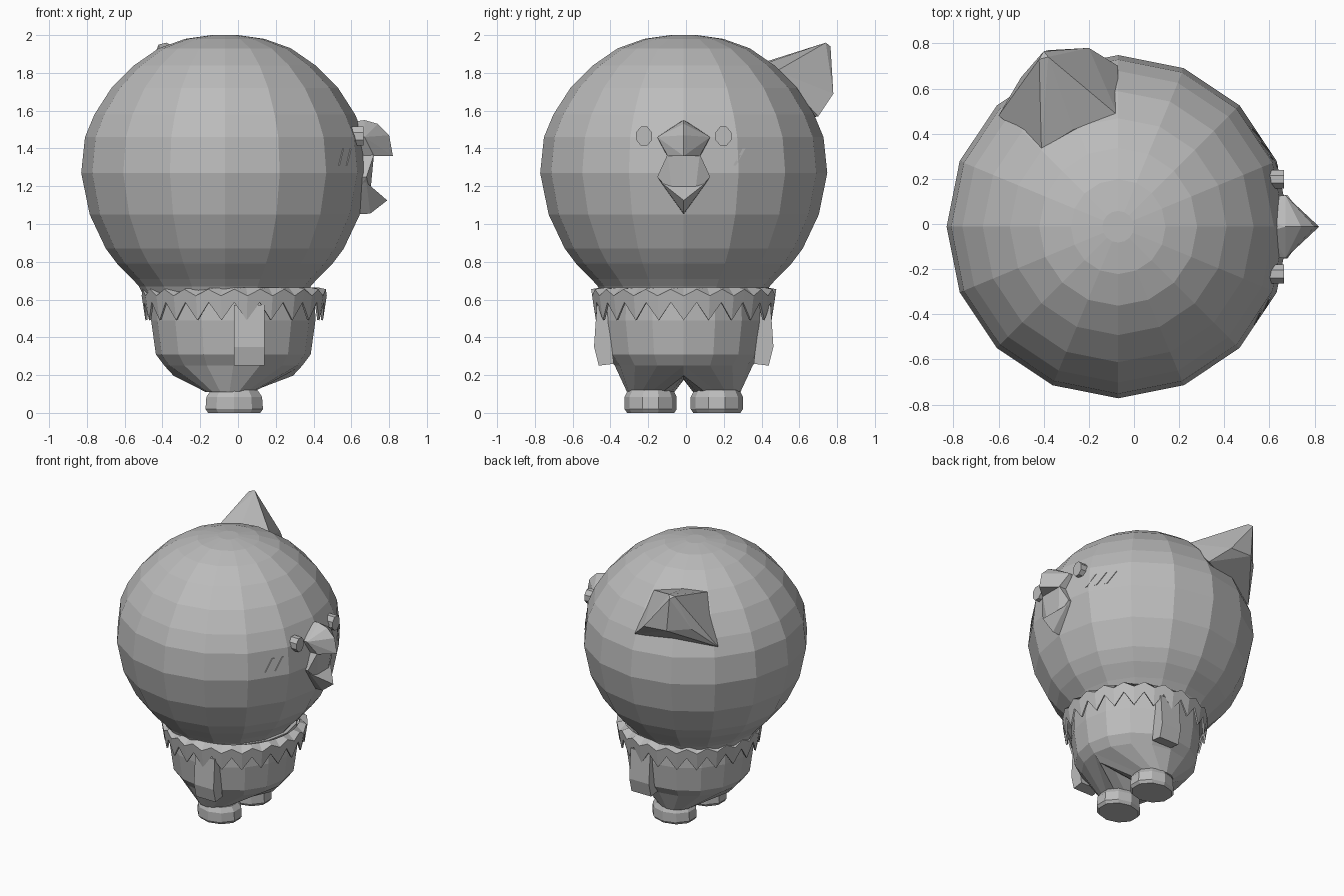
import bpy, bmesh
from math import sin, cos, pi
from mathutils import Vector
from mathutils.bvhtree import BVHTree

cube = bpy.data.objects.get("Cube")
if cube:
    bpy.data.objects.remove(cube)

grey = bpy.data.materials.new("plain grey")
grey.use_nodes = True
GREY = (0.5, 0.5, 0.5, 1)
grey.diffuse_color = GREY
grey.node_tree.nodes["Principled BSDF"].inputs["Base Color"].default_value = GREY

MID = -0.012  # plane of symmetry in y; the character looks along +x


def finish(name, bm):
    bmesh.ops.recalc_face_normals(bm, faces=bm.faces)
    mesh = bpy.data.meshes.new(name)
    bm.to_mesh(mesh)
    bm.free()
    mesh.materials.append(grey)
    obj = bpy.data.objects.new(name, mesh)
    bpy.context.collection.objects.link(obj)
    return obj


def loft(name, rings, cap_top=True, cap_bottom=True):
    """Skin a list of equally long closed rings of points."""
    bm = bmesh.new()
    loops = [[bm.verts.new(p) for p in ring] for ring in rings]
    n = len(loops[0])
    for a, b in zip(loops, loops[1:]):
        for i in range(n):
            j = (i + 1) % n
            bm.faces.new((a[i], a[j], b[j], b[i]))
    if cap_bottom:
        bm.faces.new(loops[0])
    if cap_top:
        bm.faces.new(loops[-1])
    return finish(name, bm)


def ring(cx, cy, z, rx, ry=None, n=16, turn=0.0):
    ry = rx if ry is None else ry
    return [(cx + rx * cos(2 * pi * (i + turn) / n),
             cy + ry * sin(2 * pi * (i + turn) / n), z) for i in range(n)]


def hull(name, points):
    bm = bmesh.new()
    for p in points:
        bm.verts.new(p)
    out = bmesh.ops.convex_hull(bm, input=bm.verts)
    loose = [v for v in bm.verts if not v.link_faces]
    bmesh.ops.delete(bm, geom=loose, context='VERTS')
    bmesh.ops.dissolve_limit(bm, angle_limit=0.02, verts=bm.verts, edges=bm.edges)
    return finish(name, bm)


def both(points):
    """Points given with an offset from the symmetry plane, on both sides."""
    return [(x, MID + s * y, z) for x, y, z in points for s in (-1, 1)]


# Big round head
head_profile = [(0.43, 0.62), (0.455, 0.67), (0.49, 0.71), (0.57, 0.79), (0.63, 0.87),
                (0.715, 1.05), (0.76, 1.27), (0.74, 1.46), (0.69, 1.58), (0.60, 1.72),
                (0.48, 1.84), (0.35, 1.93), (0.21, 1.98), (0.07, 2.0)]
head = loft("head", [ring(-0.07, MID, z, r) for r, z in head_profile])

# Torso
loft("torso", [ring(-0.025, MID, z, r) for r, z in
               [(0.365, 0.25), (0.41, 0.31), (0.435, 0.49), (0.43, 0.66)]],
     cap_bottom=False)

# Legs: each half of the torso's lower rim narrows down to an ankle
for side, label in ((1, "left"), (-1, "right")):
    top, ankle = [], []
    for i in range(14):
        if i <= 8:
            a = pi * i / 8
            top.append((-0.025 + 0.365 * cos(a), MID + side * 0.365 * sin(a), 0.25))
        else:
            t = (i - 8) / 6
            top.append((-0.025 - 0.365 * cos(pi * t), MID, 0.25 - 0.075 * sin(pi * t) ** 0.5))
        b = pi * i / 8 if i <= 8 else pi + pi * (i - 8) / 6
        ankle.append((-0.045 + 0.125 * cos(b), MID + side * (0.175 + 0.125 * sin(b)), 0.11))
    loft(label + "_leg", [ankle, top], cap_top=False)

    # Rounded foot
    cy = MID + side * 0.175
    loft(label + "_foot", [ring(-0.02, cy, z, rx, ry, 10, 0.5) for rx, ry, z in
                           [(0.145, 0.125, 0.0), (0.16, 0.138, 0.02),
                            (0.155, 0.138, 0.085), (0.13, 0.12, 0.12)]])

    # Flat hanging arm
    arm = [(x, MID + side * y, z) for x in (-0.02, 0.14) for y, z in
           [(0.41, 0.57), (0.46, 0.57), (0.475, 0.35), (0.45, 0.25), (0.37, 0.26)]]
    hull(label + "_arm", arm)

# Zigzag collar with sloping top
TEETH = 22
top_ring, brim, hem = [], [], []
for i in range(TEETH * 2):
    a = pi * i / TEETH
    tip = i % 2 == 0

    def at(r, z):
        return (-0.02 + r * cos(a), MID + r * sin(a), z)
    top_ring.append(at(0.44, 0.665))
    brim.append(at(0.49, 0.62 if tip else 0.655))
    hem.append(at(0.47 if tip else 0.48, 0.49 if tip else 0.585))
collar = loft("collar", [hem, brim, top_ring], False, False)
solid = collar.modifiers.new("thickness", 'SOLIDIFY')
solid.thickness = 0.012

# Open beak
hull("upper_beak", both([(0.60, 0.02, 1.54), (0.60, 0.13, 1.46), (0.67, 0.14, 1.46),
                         (0.60, 0.09, 1.36), (0.72, 0.085, 1.36)]) +
     [(0.67, MID, 1.55), (0.74, MID, 1.53), (0.80, MID, 1.47), (0.82, MID, 1.36)])
hull("mouth", both([(0.60, 0.085, 1.37), (0.72, 0.085, 1.37), (0.60, 0.14, 1.25),
                    (0.68, 0.14, 1.25), (0.60, 0.06, 1.13), (0.70, 0.06, 1.16)]) +
     [(0.71, MID, 1.26)])
hull("lower_beak", both([(0.60, 0.12, 1.22), (0.68, 0.12, 1.22), (0.70, 0.065, 1.165)]) +
     [(0.60, MID, 1.05), (0.70, MID, 1.055), (0.79, MID, 1.125), (0.72, MID, 1.18)])

# Eyes
for side, label in ((1, "left"), (-1, "right")):
    outline = [(MID + side * 0.21 + 0.045 * cos(a), 1.465 + 0.054 * sin(a))
               for a in [pi * (i + 0.5) / 4 for i in range(8)]]
    loft(label + "_eye", [[(x, y, z) for y, z in outline] for x in (0.58, 0.665)])

# Slanted cheek marks laid on the head surface
tree = BVHTree.FromPolygons([v.co for v in head.data.vertices],
                            [p.vertices for p in head.data.polygons])
for k, y0 in enumerate((0.25, 0.31, 0.37, -0.445, -0.385)):
    layers = []
    for lift in (-0.003, 0.005):
        layer = []
        for dy, z in ((0, 1.31), (0.015, 1.31), (0.065, 1.4), (0.05, 1.4)):
            hit = tree.ray_cast(Vector((2, y0 + dy, z)), Vector((-1, 0, 0)))[0]
            layer.append((hit.x + lift, y0 + dy, z))
        layers.append(layer)
    loft("cheek_mark_%d" % (k + 1), layers)

# Pointed tuft at one side of the crown
hull("tuft", [(-0.60, 0.48, 1.53), (-0.41, 0.33, 1.83), (-0.27, 0.42, 1.85),
              (-0.07, 0.48, 1.81), (-0.07, 0.70, 1.57), (-0.20, 0.78, 1.69),
              (-0.40, 0.765, 1.94), (-0.38, 0.74, 1.96), (-0.42, 0.73, 1.95),
              (-0.50, 0.65, 1.70), (-0.38, 0.77, 1.70), (-0.30, 0.50, 1.55)])
